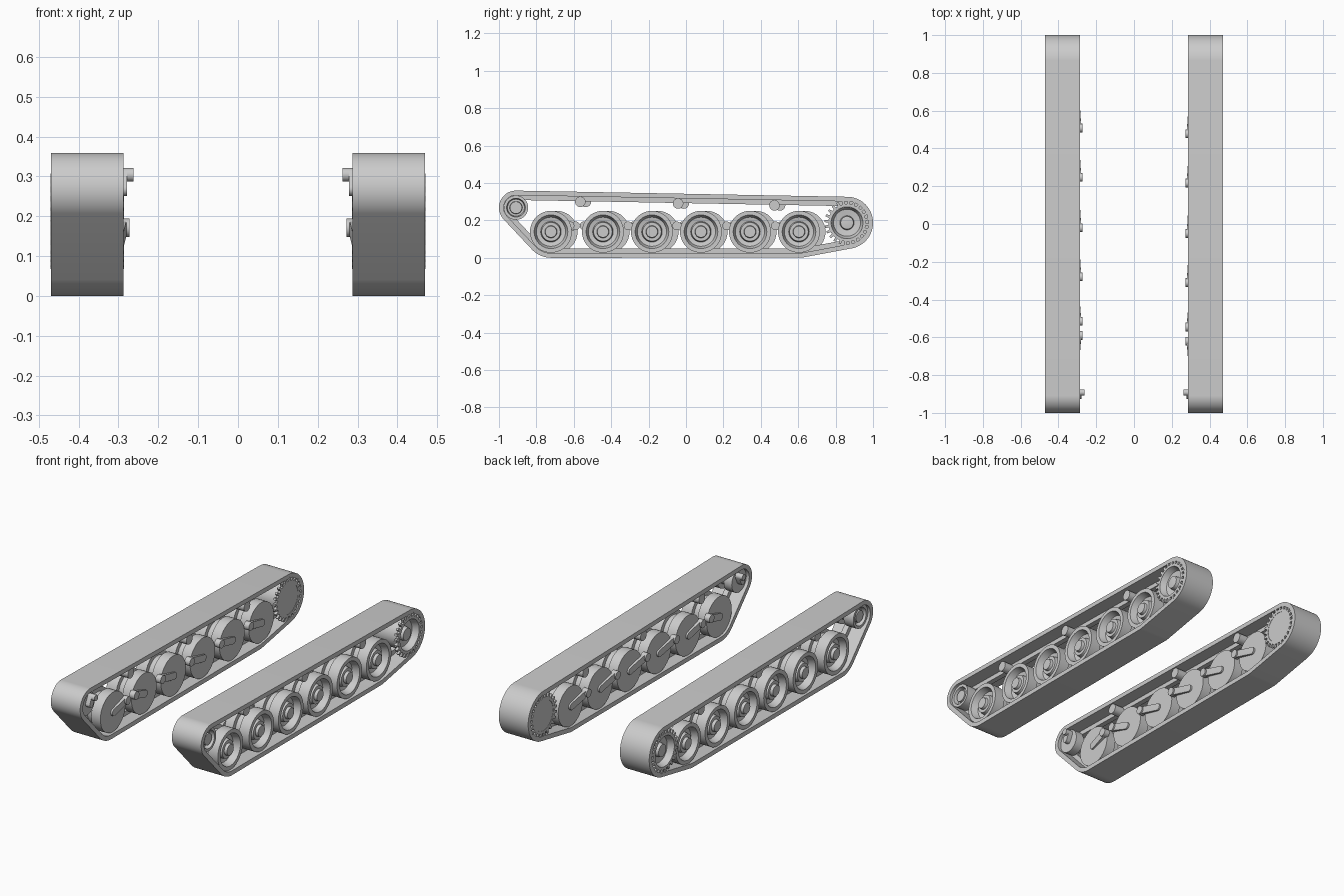
import bpy, bmesh, math
from mathutils import Vector

if "Cube" in bpy.data.objects:
    bpy.data.objects.remove(bpy.data.objects["Cube"])

TAU = math.tau
steel = bpy.data.materials.new("light_grey")
steel.diffuse_color = (0.6, 0.6, 0.6, 1)
steel.use_nodes = True
steel.node_tree.nodes["Principled BSDF"].inputs["Base Color"].default_value = steel.diffuse_color


def finish(bm, name):
    bmesh.ops.recalc_face_normals(bm, faces=bm.faces)
    me = bpy.data.meshes.new(name)
    bm.to_mesh(me)
    bm.free()
    me.materials.append(steel)
    ob = bpy.data.objects.new(name, me)
    bpy.context.collection.objects.link(ob)
    bpy.ops.object.select_all(action='DESELECT')
    ob.select_set(True)
    bpy.context.view_layer.objects.active = ob
    bpy.ops.object.shade_smooth_by_angle(angle=math.radians(30))
    return ob


def lathe(name, side, y, z, profile, n=40):
    """Spin an (x, radius) profile around a sideways axle."""
    bm = bmesh.new()
    rows = []
    for x, r in profile:
        if r == 0:
            rows.append([bm.verts.new((side * x, y, z))] * n)
        else:
            rows.append([bm.verts.new((side * x, y + r * math.cos(TAU * i / n),
                                       z + r * math.sin(TAU * i / n))) for i in range(n)])
    for a, b in zip(rows, rows[1:]):
        for i in range(n):
            j = (i + 1) % n
            quad = list(dict.fromkeys((a[i], a[j], b[j], b[i])))
            bm.faces.new(quad)
    return finish(bm, name)


def ring(name, side, outer, inner, x0, x1):
    """Closed band between two matching (y, z) loops."""
    bm = bmesh.new()
    loops = [[bm.verts.new((side * x, y, z)) for y, z in pts]
             for pts, x in ((outer, x0), (outer, x1), (inner, x1), (inner, x0))]
    n = len(outer)
    for k in range(4):
        a, b = loops[k], loops[(k + 1) % 4]
        for i in range(n):
            j = (i + 1) % n
            bm.faces.new((a[i], a[j], b[j], b[i]))
    return finish(bm, name)


def arm(name, side, a, b, xa, xb, r, x_back=0.302):
    """Rounded bar joining two (y, z) points, face depth xa to xb."""
    bm = bmesh.new()
    for (y, z), x in ((a, xa), (b, xb)):
        for i in range(16):
            c, s = math.cos(TAU * i / 16), math.sin(TAU * i / 16)
            for xx in (x, x_back):
                bm.verts.new((side * xx, y + r * c, z + r * s))
    res = bmesh.ops.convex_hull(bm, input=bm.verts)
    bmesh.ops.delete(bm, geom=list({v for v in res["geom_interior"]
                                    if isinstance(v, bmesh.types.BMVert)}), context='VERTS')
    bmesh.ops.dissolve_limit(bm, angle_limit=0.02, verts=bm.verts, edges=bm.edges)
    return finish(bm, name)


IDLER, SPROCKET = (-0.909, 0.268), (0.861, 0.187)
WHEELS = [-0.722, -0.444, -0.182, 0.08, 0.342, 0.604]
PIVOTS = [-0.62, -0.545, -0.31, -0.05, 0.217, 0.478]
WHEEL_Z = 0.139
WRAP = [(IDLER, 0.091), ((WHEELS[0], WHEEL_Z), 0.139),
        ((WHEELS[-1], WHEEL_Z), 0.139), (SPROCKET, 0.139)]


def belt(depth, n=120):
    """Loop pulled tight around the wheels, moved inward by depth."""
    pts = []
    for i in range(n):
        d = Vector((math.cos(TAU * i / n), math.sin(TAU * i / n)))
        c, r = max(WRAP, key=lambda w: Vector(w[0]).dot(d) + w[1])
        pts.append(tuple(Vector(c) + d * (r - depth)))
    return pts


def gear(teeth=24, root=0.1, tip=0.12, hole=0.085):
    """Toothed outer loop and matching round hole."""
    outer, inner = [], []
    for t in range(teeth):
        for f, r in ((0, root), (0.4, root), (0.52, tip), (0.88, tip)):
            a = TAU * (t + f) / teeth
            for pts, q in ((outer, r), (inner, hole)):
                pts.append((SPROCKET[0] + q * math.cos(a), SPROCKET[1] + q * math.sin(a)))
    return outer, inner


WHEEL = [(.298, 0), (.298, .112), (.355, .112), (.355, .088), (.395, .088), (.395, .112),
         (.458, .112), (.458, .09), (.42, .078), (.415, .055), (.442, .05), (.442, .033),
         (.458, .03), (.458, 0)]
IDLER_WHEEL = [(.305, 0), (.305, .065), (.355, .065), (.355, .039), (.395, .039), (.395, .065),
               (.455, .065), (.455, .05), (.43, .045), (.43, .034), (.45, .032), (.45, 0)]
DRUM = [(.288, 0), (.288, .085), (.468, .085), (.435, .072), (.43, .038), (.455, .034), (.46, 0)]
ROLLER = [(.295, 0), (.295, .028), (.355, .028), (.355, .012), (.395, .012), (.395, .028),
          (.45, .028), (.45, 0)]

for side, label, shift in ((1, "right", 0.0), (-1, "left", 0.03)):
    # Track belt and the guide rib inside it
    ring(f"{label}_track", side, belt(0), belt(0.025), 0.287, 0.47)
    ring(f"{label}_guide_rib", side, belt(0.024), belt(0.05), 0.36, 0.39)

    # Drive sprocket with two toothed plates
    lathe(f"{label}_sprocket_drum", side, *SPROCKET, DRUM)
    for k, (x0, x1) in enumerate(((0.2865, 0.302), (0.455, 0.4705))):
        ring(f"{label}_sprocket_teeth_{k + 1}", side, *gear(), x0, x1)

    # Front idler and its crank
    lathe(f"{label}_idler", side, *IDLER, IDLER_WHEEL)
    arm(f"{label}_idler_crank", side, IDLER, (-0.892, 0.304), 0.279, 0.279, 0.017, 0.31)
    lathe(f"{label}_idler_pin", side, -0.892, 0.304,
          [(.262, 0), (.262, .017), (.30, .017), (.30, 0)], 20)

    # Road wheels with swing arms
    for k, (wy, py) in enumerate(zip(WHEELS, PIVOTS)):
        lathe(f"{label}_road_wheel_{k + 1}", side, wy + shift, WHEEL_Z, WHEEL)
        arm(f"{label}_swing_arm_{k + 1}", side, (wy + shift, WHEEL_Z),
            (py + shift, 0.171), 0.288, 0.28, 0.02)
        lathe(f"{label}_arm_pivot_{k + 1}", side, py + shift, 0.171,
              [(.272, 0), (.272, .023), (.305, .023), (.305, 0)], 20)

    # Return rollers under the top run
    for k, (ry, rz) in enumerate(((-0.565, 0.299), (-0.042, 0.290), (0.473, 0.280))):
        lathe(f"{label}_return_roller_{k + 1}", side, ry + shift, rz, ROLLER, 24)
